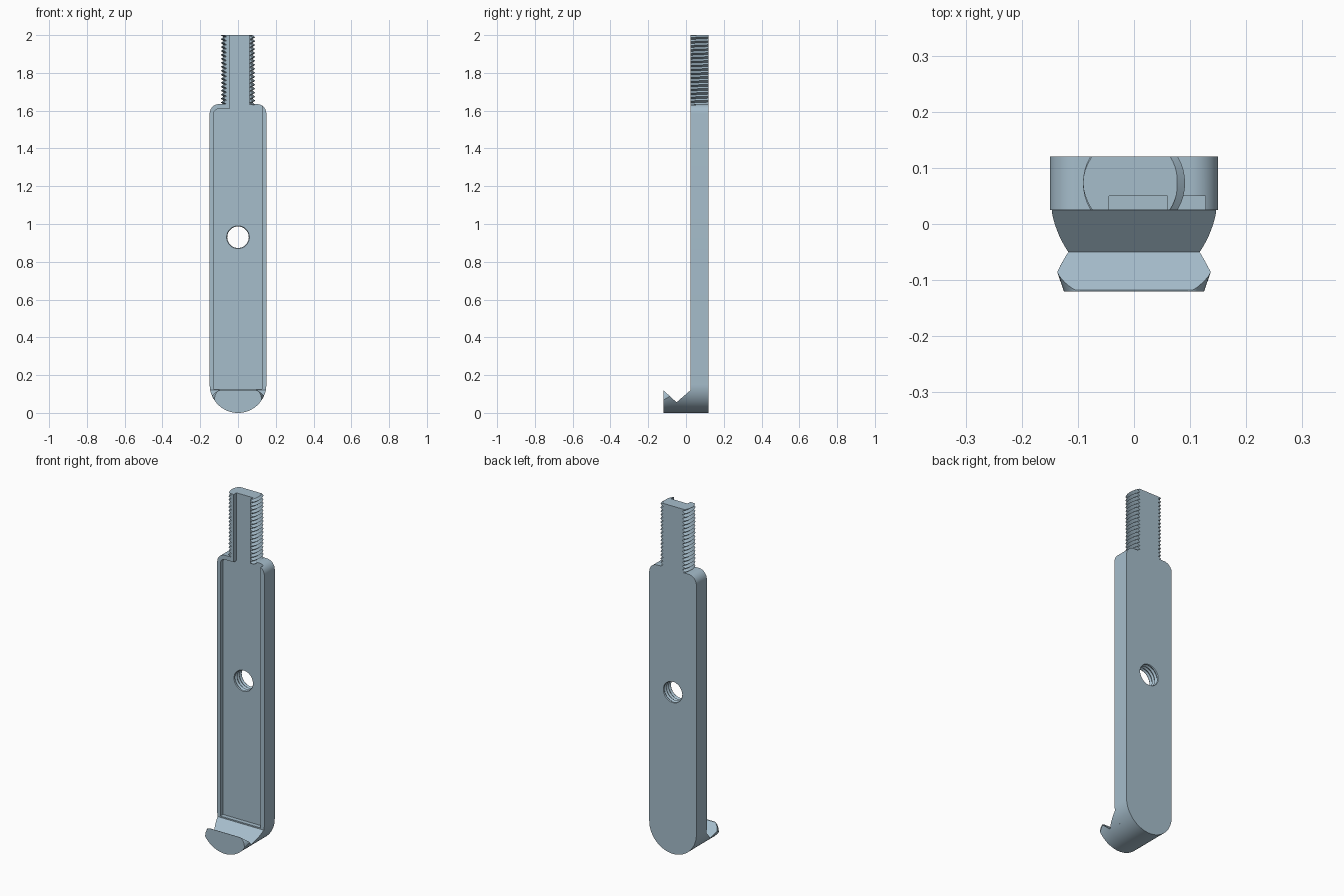
import bpy, bmesh, math
from math import sin, cos, pi, sqrt

if "Cube" in bpy.data.objects:
    bpy.data.objects.remove(bpy.data.objects["Cube"])

steel = bpy.data.materials.new("steel_blue_grey")
steel.diffuse_color = (0.38, 0.51, 0.60, 1)
steel.use_nodes = True
steel.node_tree.nodes["Principled BSDF"].inputs["Base Color"].default_value = steel.diffuse_color


def finish(bm, name):
    bmesh.ops.recalc_face_normals(bm, faces=bm.faces)
    me = bpy.data.meshes.new(name)
    bm.to_mesh(me)
    bm.free()
    ob = bpy.data.objects.new(name, me)
    bpy.context.collection.objects.link(ob)
    me.materials.append(steel)
    return ob


def loft(name, loops):
    """Closed solid through loops with equal point counts."""
    bm = bmesh.new()
    rings = [[bm.verts.new(p) for p in loop] for loop in loops]
    n = len(rings[0])
    for a, b in zip(rings, rings[1:]):
        for i in range(n):
            j = (i + 1) % n
            bm.faces.new((a[i], a[j], b[j], b[i]))
    bm.faces.new(rings[0])
    bm.faces.new(rings[-1])
    return finish(bm, name)


def prism_y(name, pts, y0, y1):
    return loft(name, [[(x, y, z) for x, z in pts] for y in (y0, y1)])


def prism_x(name, pts, x0, x1):
    return loft(name, [[(x, y, z) for y, z in pts] for x in (x0, x1)])


def rect(a0, b0, a1, b1):
    return [(a0, b0), (a1, b0), (a1, b1), (a0, b1)]


def arc(cx, cz, r, a0, a1, n):
    return [(cx + r * cos(a0 + (a1 - a0) * i / n), cz + r * sin(a0 + (a1 - a0) * i / n))
            for i in range(n + 1)]


def boolean(ob, tool, op):
    m = ob.modifiers.new("cut", 'BOOLEAN')
    m.operation = op
    m.solver = 'EXACT'
    m.object = tool
    bpy.context.view_layer.objects.active = ob
    bpy.ops.object.modifier_apply(modifier=m.name)
    bpy.data.objects.remove(tool)


FRONT, FLOOR, BACK = 0.025, 0.05, 0.12

# flat bar with round foot and rounded shoulders
outline = (arc(0, 0.15, 0.15, pi, 2 * pi, 48)
           + arc(0.10, 1.585, 0.05, 0, pi / 2, 10)
           + arc(-0.10, 1.585, 0.05, pi / 2, pi, 10))
bar = prism_y("bar", outline, FRONT, BACK)

# shallow front recess, running out through the right shoulder
recess = ([(-0.13, 0.127), (0.127, 0.127), (0.127, 1.7), (-0.045, 1.7), (-0.045, 1.61)]
          + arc(-0.10, 1.58, 0.03, pi / 2, pi, 8))
boolean(bar, prism_y("recess_cutter", recess, -0.02, FLOOR), 'DIFFERENCE')

# threaded cross hole
rings = []
for k in range(15):
    r = 0.057 if k % 2 else 0.064
    rings.append([(x, 0.005 + k * 0.01, z) for x, z in arc(0, 0.93, r, 0, 2 * pi, 40)[:-1]])
boolean(bar, loft("hole_cutter", rings), 'DIFFERENCE')


# hook: tapered toe with rounded upper corners, V notch behind it
def hook_loop(y, zj, r):
    c = sqrt(0.0225 - (0.15 - zj) ** 2)
    a = math.asin((0.15 - zj) / 0.15)
    low = arc(0, 0.15, 0.15, pi + a, 2 * pi - a, 40)
    right = [(c - r + r * cos(t * pi / 16), zj + (0.12 - zj) * sin(t * pi / 16))
             for t in range(1, 9)]
    left = [(-x, z) for x, z in reversed(right)]
    return [(x, y, z) for x, z in low + right + left]


hook = loft("hook", [hook_loop(-0.12, 0.067, 0.03), hook_loop(-0.085, 0.089, 0.03),
                     hook_loop(-0.05, 0.118, 0.002), hook_loop(FRONT, 0.118, 0.002)])
notch = [(-0.118, 0.118), (-0.05, 0.056), (0.0262, 0.122), (0.0262, 0.2), (-0.118, 0.2)]
boolean(hook, prism_x("notch_cutter", notch, -0.3, 0.3), 'DIFFERENCE')

# threaded stud: helical thread, flattened front and back
N, PITCH, TURNS, CY = 48, 0.021, 22, 0.073
bm = bmesh.new()
grid = []
for j in range(2 * TURNS + 1):
    r = 0.091 if j % 2 else 0.077
    grid.append([bm.verts.new((r * cos(2 * pi * i / N), CY + r * sin(2 * pi * i / N),
                               1.58 + PITCH * (j / 2 + i / N))) for i in range(N)])


def at(j, i):
    return grid[j][i] if i < N else grid[j + 2][0]


for j in range(2 * TURNS):
    for i in range(N if j < 2 * TURNS - 2 else N - 1):
        bm.faces.new((at(j, i), at(j, i + 1), at(j + 1, i + 1), at(j + 1, i)))
T = 2 * TURNS
low = grid[0] + [grid[2][0], grid[1][0]]
high = grid[T] + [grid[T - 1][N - 1], grid[T - 2][N - 1]]
high = [grid[T][0]] + grid[T][1:] + [grid[T - 1][N - 1], grid[T - 2][N - 1]]
for loop, z in ((low, 1.57), (high, 2.08)):
    mid = bm.verts.new((0, CY, z))
    for i in range(len(loop)):
        bm.faces.new((loop[i], loop[(i + 1) % len(loop)], mid))
stud = finish(bm, "threaded_stud")
boolean(stud, prism_y("stud_trim", rect(-0.2, 1.63, 0.2, 2.0), FRONT, BACK), 'INTERSECT')
boolean(stud, prism_y("slot_cutter", rect(-0.045, 1.5, 0.06, 2.2), -0.02, FLOOR), 'DIFFERENCE')

# smooth curves, keep crisp edges
for ob in (bar, hook, stud):
    bpy.ops.object.select_all(action='DESELECT')
    ob.select_set(True)
    bpy.context.view_layer.objects.active = ob
    bpy.ops.object.shade_smooth_by_angle(angle=math.radians(25))
